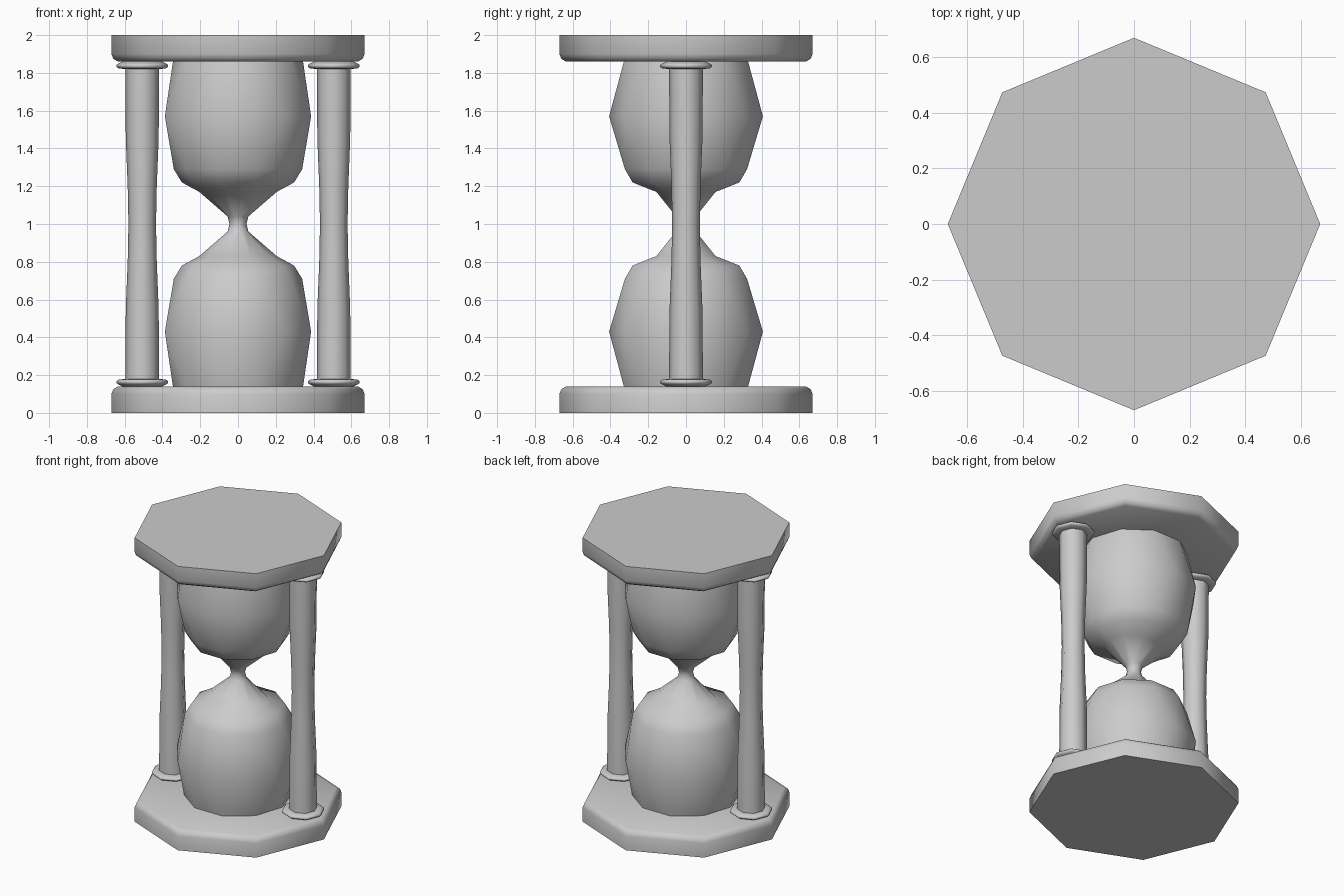
import bpy, bmesh
from math import cos, sin, pi, radians

if "Cube" in bpy.data.objects:
    bpy.data.objects.remove(bpy.data.objects["Cube"])


def lathe(name, rings, sides, location=(0, 0, 0)):
    """Stack rings of (z, x radius, y radius, half-step turn) into a closed solid."""
    bm = bmesh.new()
    loops = []
    for z, rx, ry, turn in rings:
        angles = [2 * pi * (i + turn) / sides for i in range(sides)]
        loops.append([bm.verts.new((rx * cos(a), ry * sin(a), z)) for a in angles])
    for (lo, hi, r0, r1) in zip(loops, loops[1:], rings, rings[1:]):
        for i in range(sides):
            j = (i + 1) % sides
            if r0[3] == r1[3]:
                bm.faces.new((lo[i], lo[j], hi[j], hi[i]))
            elif r1[3] > r0[3]:  # staggered rings join with triangles
                bm.faces.new((lo[i], lo[j], hi[i]))
                bm.faces.new((lo[j], hi[j], hi[i]))
            else:
                bm.faces.new((lo[i], hi[j], hi[i]))
                bm.faces.new((lo[i], lo[j], hi[j]))
    bm.faces.new(loops[0][::-1])
    bm.faces.new(loops[-1])
    bmesh.ops.recalc_face_normals(bm, faces=bm.faces)
    mesh = bpy.data.meshes.new(name)
    bm.to_mesh(mesh)
    bm.free()
    obj = bpy.data.objects.new(name, mesh)
    bpy.context.collection.objects.link(obj)
    obj.location = location
    bpy.ops.object.select_all(action='DESELECT')
    obj.select_set(True)
    bpy.context.view_layer.objects.active = obj
    bpy.ops.object.shade_smooth_by_angle(angle=radians(60))
    return obj


def flip(rings):
    """Mirror a ring list about the mid height z = 1."""
    return [(2 - z, *rest) for z, *rest in reversed(rings)]


def round_rings(profile):
    return [(z, r, r, 0) for z, r in profile]


# Octagonal plates, rounded on the inner rim
plate = round_rings([(0, .67), (.10, .67), (.125, .66), (.14, .635)])
lathe("base_plate", plate, 8)
lathe("top_plate", flip(plate), 8)

# Glass: two faceted bulbs joined by a narrow neck
lower = [(.13, .343, .343, 0), (.43, .407, .407, .5), (.71, .34, .34, 0),
         (.78, .297, .297, 0), (.83, .205, .165, 0), (.96, .055, .055, 0)]
lathe("glass_bulbs", lower + [(1, .045, .045, 0)] + flip(lower), 10)

# Two waisted posts with a rounded collar at each end
shaft = round_rings([(.14, .09), (.55, .087), (.80, .077)])
shaft += round_rings([(1, .073)]) + flip(shaft)
collar = round_rings([(.138, .10), (.150, .125), (.158, .137),
                      (.168, .137), (.176, .125), (.18, .09)])
for side, x in (("left", -.507), ("right", .507)):
    lathe(side + "_post", shaft, 8, (x, 0, 0))
    lathe(side + "_lower_collar", collar, 8, (x, 0, 0))
    lathe(side + "_upper_collar", flip(collar), 8, (x, 0, 0))
